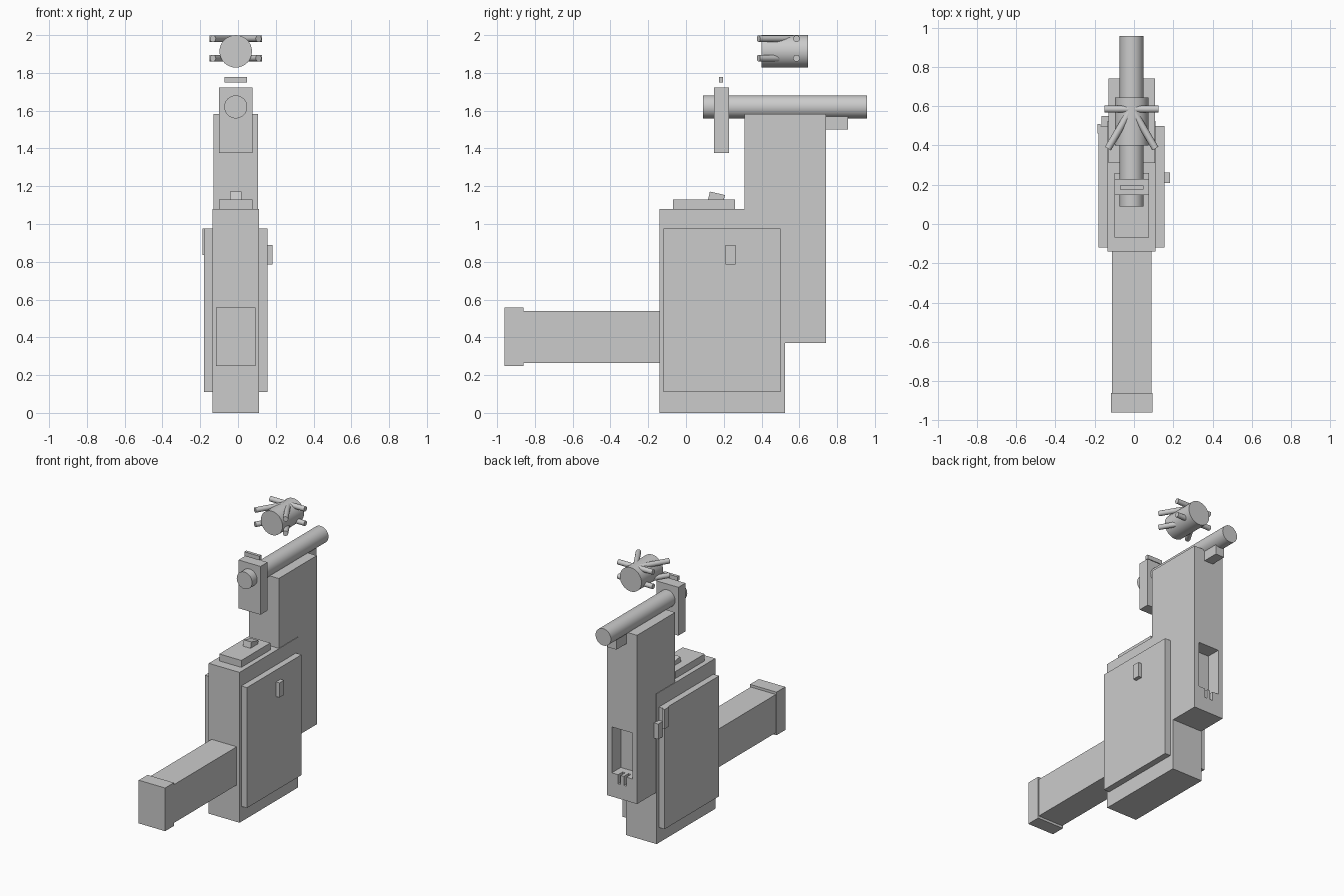
import bpy
from math import radians
from mathutils import Vector

if "Cube" in bpy.data.objects:
    bpy.data.objects.remove(bpy.data.objects["Cube"], do_unlink=True)

grey = bpy.data.materials.new("plain grey")
grey.use_nodes = True
grey.diffuse_color = (0.6, 0.6, 0.6, 1)
grey.node_tree.nodes["Principled BSDF"].inputs["Base Color"].default_value = (0.6, 0.6, 0.6, 1)

CX = -0.012  # shared centre line of the stacked parts


def box(name, x, y, z, tilt=0):
    """Box from its low and high limits on each axis."""
    lo, hi = Vector((x[0], y[0], z[0])), Vector((x[1], y[1], z[1]))
    bpy.ops.mesh.primitive_cube_add(size=1, location=(lo + hi) / 2, rotation=(tilt, 0, 0))
    ob = bpy.context.object
    ob.name = name
    ob.scale = hi - lo
    bpy.ops.object.transform_apply(location=False, rotation=False, scale=True)
    ob.data.materials.append(grey)
    return ob


def mid_box(name, width, y, z, tilt=0):
    return box(name, (CX - width / 2, CX + width / 2), y, z, tilt)


def rod(name, start, end, radius, sides=32):
    """Cylinder between two points."""
    a, b = Vector(start), Vector(end)
    bpy.ops.mesh.primitive_cylinder_add(
        vertices=sides, radius=radius, depth=(b - a).length, location=(a + b) / 2,
        rotation=(b - a).to_track_quat('Z', 'Y').to_euler())
    ob = bpy.context.object
    ob.name = name
    ob.data.materials.append(grey)
    bpy.ops.object.shade_smooth_by_angle(angle=radians(35))
    return ob


def cut(target, cutter):
    mod = target.modifiers.new("cut", 'BOOLEAN')
    mod.operation = 'DIFFERENCE'
    mod.solver = 'EXACT'
    mod.object = cutter
    bpy.context.view_layer.objects.active = target
    bpy.ops.object.modifier_apply(modifier=mod.name)
    bpy.data.objects.remove(cutter, do_unlink=True)


# Main body with side panels
mid_box("body", 0.245, (-0.14, 0.525), (0, 1.08))
box("left_panel", (0.10, 0.155), (-0.12, 0.50), (0.11, 0.975))
box("right_panel", (-0.18, -0.125), (-0.12, 0.50), (0.11, 0.975))

# Side latches
box("left_latch", (0.15, 0.183), (0.21, 0.262), (0.785, 0.89))
box("right_latch", (-0.187, -0.17), (0.46, 0.51), (0.835, 0.975))
box("right_catch", (-0.165, -0.125), (0.50, 0.55), (0.77, 0.88))

# Top plate with tilted switch
mid_box("top_plate", 0.175, (-0.07, 0.26), (1.07, 1.13))
mid_box("switch", 0.06, (0.12, 0.202), (1.115, 1.163), radians(-13))

# Front arm and its end cap
mid_box("arm", 0.2, (-0.88, -0.13), (0.265, 0.54))
mid_box("arm_cap", 0.21, (-0.96, -0.86), (0.248, 0.558))

# Rear column with a recess and two slots in its back
column = mid_box("column", 0.238, (0.31, 0.742), (0.37, 1.582))
cut(column, mid_box("recess_cutter", 0.165, (0.64, 0.80), (0.54, 0.87)))
for x in (0.01, -0.035):
    cut(column, box("slot_cutter", (x - 0.01, x + 0.01), (0.69, 0.80), (0.475, 0.55)))

# Top tube, its front block and small tabs
rod("tube", (CX, 0.09, 1.62), (CX, 0.957, 1.62), 0.061)
mid_box("tube_block", 0.175, (0.148, 0.228), (1.375, 1.722))
mid_box("sight_plate", 0.12, (0.175, 0.197), (1.748, 1.778))
mid_box("tube_tab", 0.07, (0.73, 0.857), (1.50, 1.57))

# Floating drum with crossing rods at two heights
rod("drum", (CX, 0.40, 1.914), (CX, 0.645, 1.914), 0.086)
for level, z in (("upper", 1.981), ("lower", 1.878)):
    rod(level + "_cross_rod", (CX - 0.138, 0.585, z), (CX + 0.138, 0.585, z), 0.018, 16)
    for side, s in (("left", 1), ("right", -1)):
        rod(f"{level}_{side}_rod", (CX - s * 0.012, 0.61, z), (CX + s * 0.121, 0.384, z), 0.018, 16)
